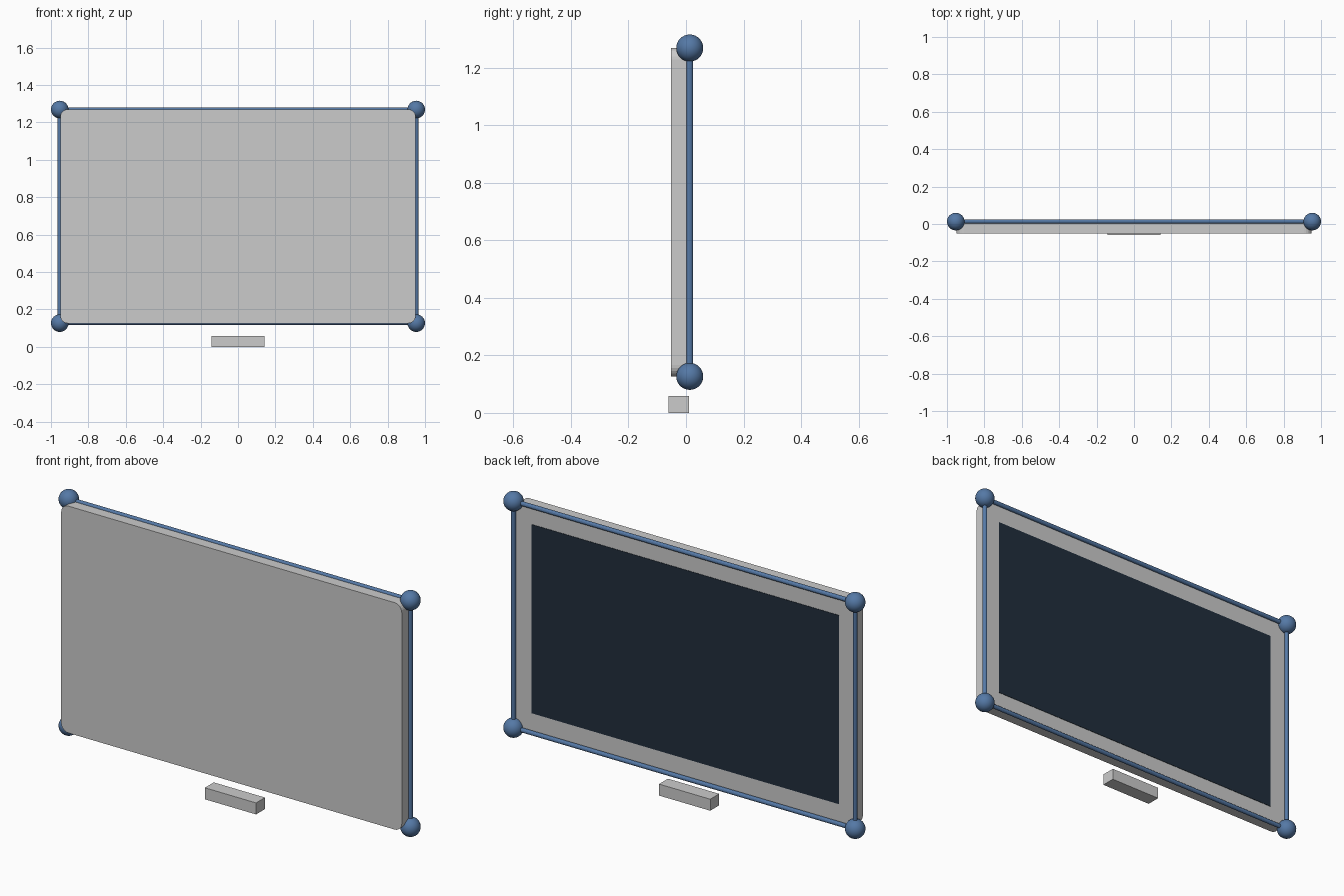
import bpy, bmesh
from math import pi, cos, sin
from mathutils import Vector

if "Cube" in bpy.data.objects:
    bpy.data.objects.remove(bpy.data.objects["Cube"])

HALF_X, Z_LOW, Z_HIGH, FRAME_Y = 0.953, 0.127, 1.269, 0.013
MID_Z = (Z_LOW + Z_HIGH) / 2


def material(name, color):
    m = bpy.data.materials.new(name)
    m.diffuse_color = color
    m.use_nodes = True
    m.node_tree.nodes["Principled BSDF"].inputs["Base Color"].default_value = m.diffuse_color
    return m


blue = material("frame_blue", (0.09, 0.19, 0.38, 1))
dark = material("screen_dark", (0.015, 0.027, 0.045, 1))


def box(name, x, y, z, mat=None):
    """Box from (min, max) ranges."""
    bpy.ops.mesh.primitive_cube_add(size=1, location=[sum(r) / 2 for r in (x, y, z)])
    ob = bpy.context.object
    ob.name = name
    ob.scale = [r[1] - r[0] for r in (x, y, z)]
    bpy.ops.object.transform_apply(location=False, rotation=False, scale=True)
    if mat:
        ob.data.materials.append(mat)
    return ob


def rounded_panel(name, hx, hz, radius, y0, y1, steps=6):
    """Upright slab with rounded corners, extruded along y."""
    bm = bmesh.new()
    ring = []
    for i, (sx, sz) in enumerate([(1, 1), (-1, 1), (-1, -1), (1, -1)]):
        for k in range(steps + 1):
            a = pi / 2 * (i + k / steps)
            ring.append(bm.verts.new((sx * (hx - radius) + radius * cos(a), y0,
                                      MID_Z + sz * (hz - radius) + radius * sin(a))))
    face = bm.faces.new(ring)
    new = bmesh.ops.extrude_face_region(bm, geom=[face])["geom"]
    bmesh.ops.translate(bm, vec=(0, y1 - y0, 0),
                        verts=[g for g in new if isinstance(g, bmesh.types.BMVert)])
    bmesh.ops.recalc_face_normals(bm, faces=bm.faces)
    mesh = bpy.data.meshes.new(name)
    bm.to_mesh(mesh)
    bm.free()
    ob = bpy.data.objects.new(name, mesh)
    bpy.context.collection.objects.link(ob)
    return ob


def rod(name, a, b, radius=0.011):
    """Slim round bar between two points."""
    a, b = Vector(a), Vector(b)
    bpy.ops.mesh.primitive_cylinder_add(vertices=12, radius=radius, depth=(b - a).length,
                                        location=(a + b) / 2)
    ob = bpy.context.object
    ob.name = name
    ob.rotation_euler = (b - a).to_track_quat('Z', 'Y').to_euler()
    ob.data.materials.append(blue)


# Housing, screen on the back face, and foot block
rounded_panel("housing", 0.95, 0.572, 0.04, -0.052, 0.004)
box("screen", (-0.857, 0.857), (-0.01, 0.006), (0.222, 1.174), dark)
box("foot", (-0.143, 0.143), (-0.06, 0.011), (0, 0.058))

# Edge rods and corner balls
corners = [(-HALF_X, FRAME_Y, Z_LOW), (HALF_X, FRAME_Y, Z_LOW),
           (HALF_X, FRAME_Y, Z_HIGH), (-HALF_X, FRAME_Y, Z_HIGH)]
for i, (side, c) in enumerate(zip(("bottom", "right", "top", "left"), corners)):
    rod(f"{side}_rod", c, corners[(i + 1) % 4])
    bpy.ops.mesh.primitive_uv_sphere_add(segments=32, ring_count=16, radius=0.047, location=c)
    ball = bpy.context.object
    ball.name = f"corner_ball_{i + 1}"
    ball.data.materials.append(blue)
    bpy.ops.object.shade_smooth_by_angle()
